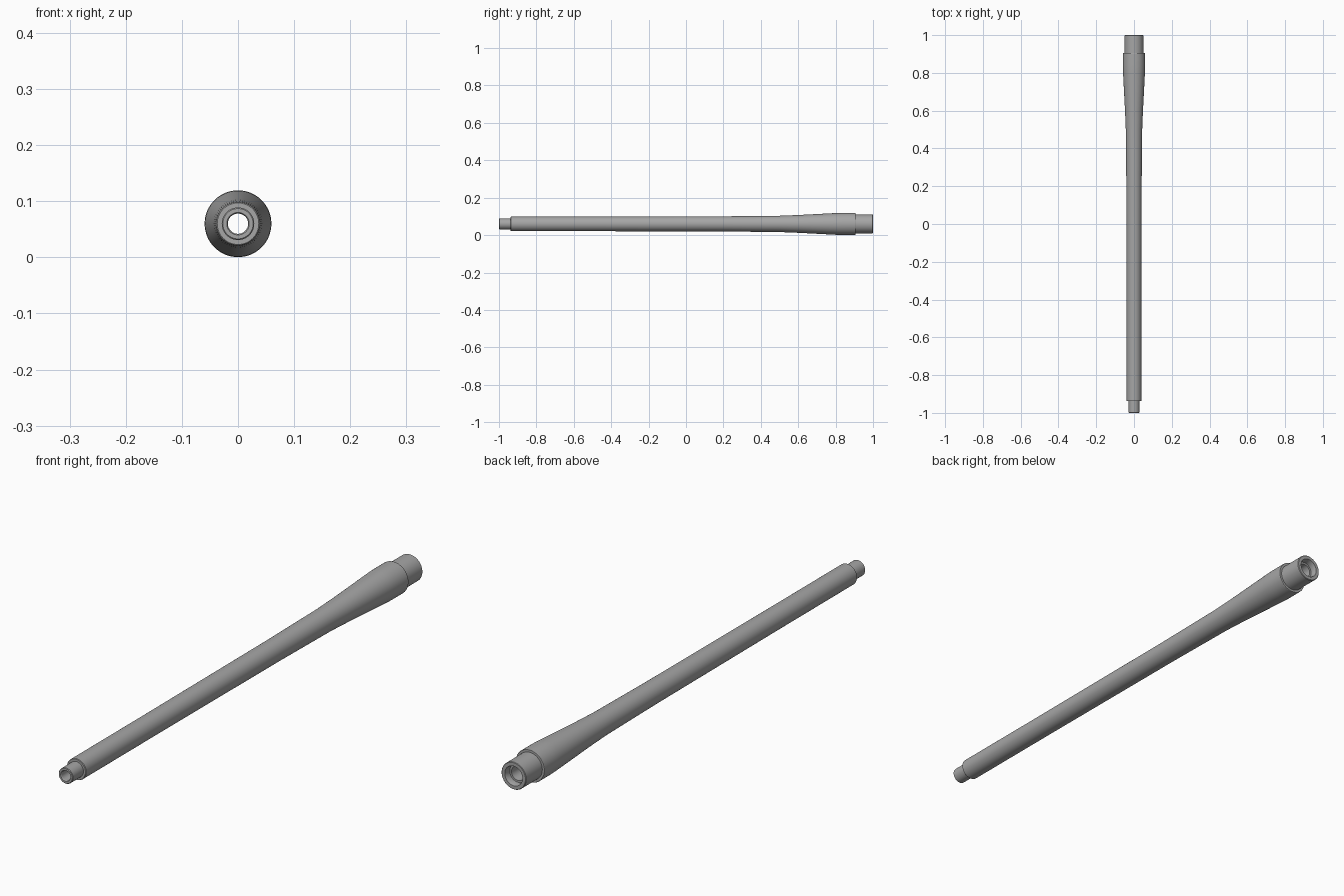
import bpy
import bmesh
import math
from mathutils import Matrix, Vector

cube = bpy.data.objects.get("Cube")
if cube:
    bpy.data.objects.remove(cube, do_unlink=True)

SIDES = 64
AXIS_Z = 0.06

# Single steel colour
steel = bpy.data.materials.new("grey_steel")
steel.use_nodes = True
colour = (0.38, 0.38, 0.38, 1)
steel.diffuse_color = colour
shader = next(n for n in steel.node_tree.nodes if n.type == "BSDF_PRINCIPLED")
shader.inputs["Base Color"].default_value = colour


def lathe(name, profile):
    """Spin a closed (radius, y) profile around the long axis."""
    bm = bmesh.new()
    rings = []
    for i in range(SIDES):
        turn = Matrix.Rotation(math.tau * i / SIDES, 3, "Y")
        rings.append([bm.verts.new(turn @ Vector((r, y, 0))) for r, y in profile])
    count = len(profile)
    for i in range(SIDES):
        a, b = rings[i], rings[(i + 1) % SIDES]
        for j in range(count):
            k = (j + 1) % count
            bm.faces.new((a[j], a[k], b[k], b[j]))
    bmesh.ops.recalc_face_normals(bm, faces=bm.faces)
    mesh = bpy.data.meshes.new(name)
    bm.to_mesh(mesh)
    bm.free()
    mesh.materials.append(steel)
    obj = bpy.data.objects.new(name, mesh)
    obj.location.z = AXIS_Z
    bpy.context.collection.objects.link(obj)
    bpy.ops.object.select_all(action="DESELECT")
    obj.select_set(True)
    bpy.context.view_layer.objects.active = obj
    bpy.ops.object.shade_smooth_by_angle(angle=math.radians(25))
    return obj


# Front tenon, long tapering body and rear tenon
outside = [
    (0.027, -1.0), (0.029, -0.998), (0.029, -0.938),
    (0.037, -0.938), (0.039, -0.936), (0.039, -0.5),
    (0.0405, 0.2), (0.0435, 0.5), (0.0475, 0.6),
    (0.0585, 0.81), (0.0595, 0.84), (0.0595, 0.903), (0.0585, 0.905),
    (0.05, 0.905), (0.05, 0.998), (0.048, 1.0),
]
# Stepped recess at the rear, then the through bore
inside = [
    (0.036, 1.0), (0.033, 0.99), (0.033, 0.975), (0.026, 0.975),
    (0.024, 0.93), (0.018, 0.92), (0.018, -0.997), (0.02, -1.0),
]
lathe("tapered_tube", outside + inside)
